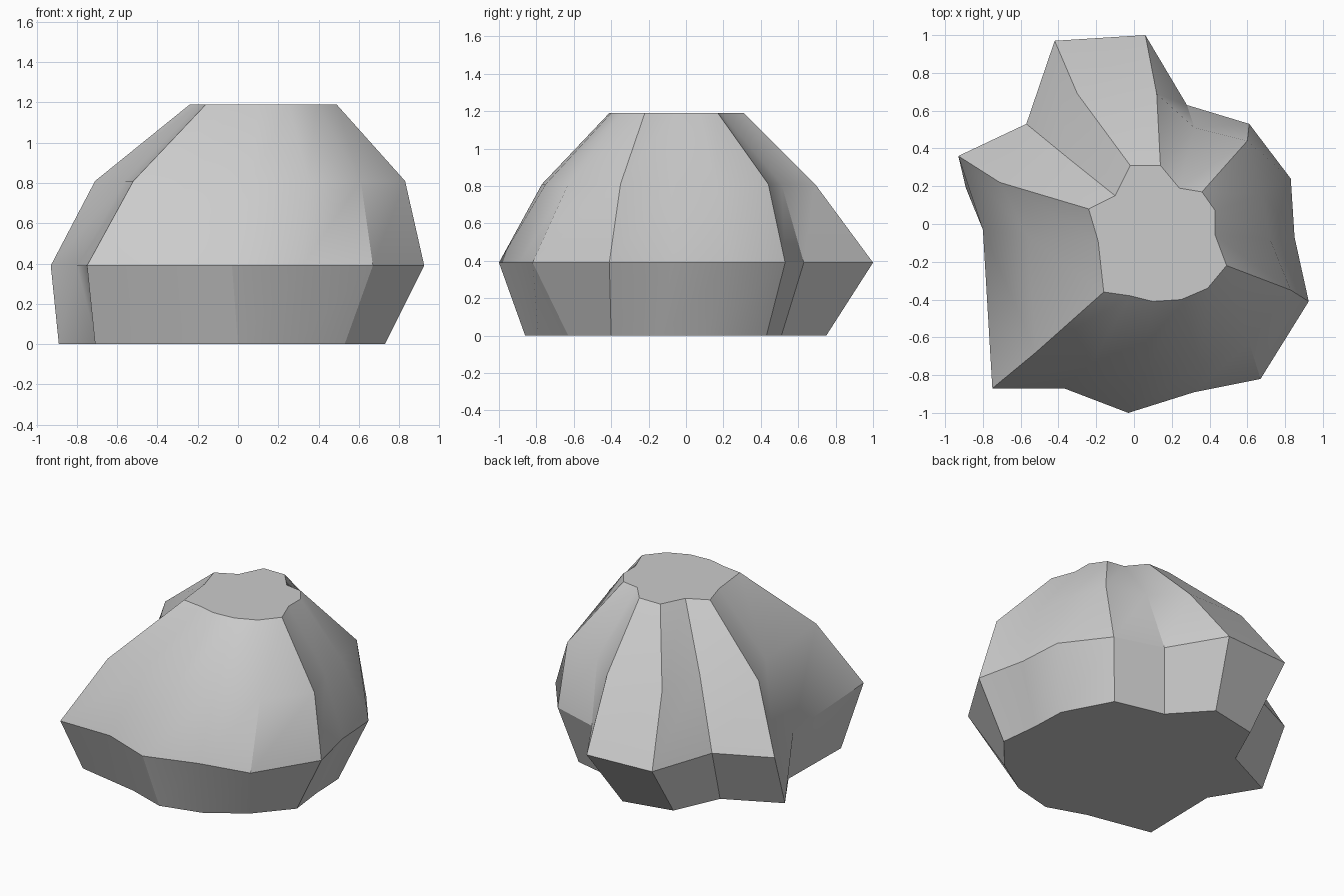
import bpy, bmesh, math

# Four horizontal outlines of the boulder, 15 corners each (counter-clockwise)
rings = [
    (0.0, [(-.71, -.68), (-.26, -.77), (0, -.86), (.28, -.79), (.53, -.63),
           (.73, -.40), (.70, -.14), (.69, .11), (.52, .43), (.18, .51),
           (-.04, .75), (-.38, .68), (-.52, .37), (-.89, .19), (-.70, -.12)]),
    (0.39, [(-.75, -.87), (-.37, -.87), (-.03, -1), (.32, -.89), (.67, -.82),
            (.925, -.41), (.85, -.07), (.83, .24), (.61, .53), (.28, .63),
            (.06, 1), (-.42, .97), (-.57, .53), (-.93, .36), (-.80, -.03)]),
    (0.81, [(-.52, -.68), (-.22, -.73), (.07, -.77), (.35, -.75), (.61, -.63),
            (.83, -.35), (.72, -.08), (.68, .16), (.60, .44), (.32, .51),
            (.12, .69), (-.30, .69), (-.35, .35), (-.71, .22), (-.56, -.07)]),
    (1.19, [(-.16, -.36), (-.02, -.38), (.10, -.41), (.25, -.40), (.39, -.34),
            (.49, -.22), (.43, -.06), (.43, .07), (.36, .17), (.24, .19),
            (.14, .31), (-.02, .31), (-.10, .15), (-.24, .08), (-.19, -.09)]),
]

# Loft the outlines and cap both ends
bm = bmesh.new()
loops = [[bm.verts.new((x, y, z)) for x, y in pts] for z, pts in rings]
n = len(loops[0])
for low, high in zip(loops, loops[1:]):
    for i in range(n):
        j = (i + 1) % n
        bm.faces.new((low[i], low[j], high[j], high[i]))
bm.faces.new(loops[0][::-1])
bm.faces.new(loops[-1])

mesh = bpy.data.meshes.new("boulder")
bm.to_mesh(mesh)
bm.free()
rock = bpy.data.objects.new("boulder", mesh)
bpy.context.collection.objects.link(rock)

# Soft facets with sharp creases
bpy.context.view_layer.objects.active = rock
rock.select_set(True)
bpy.ops.object.shade_smooth_by_angle(angle=math.radians(30))
